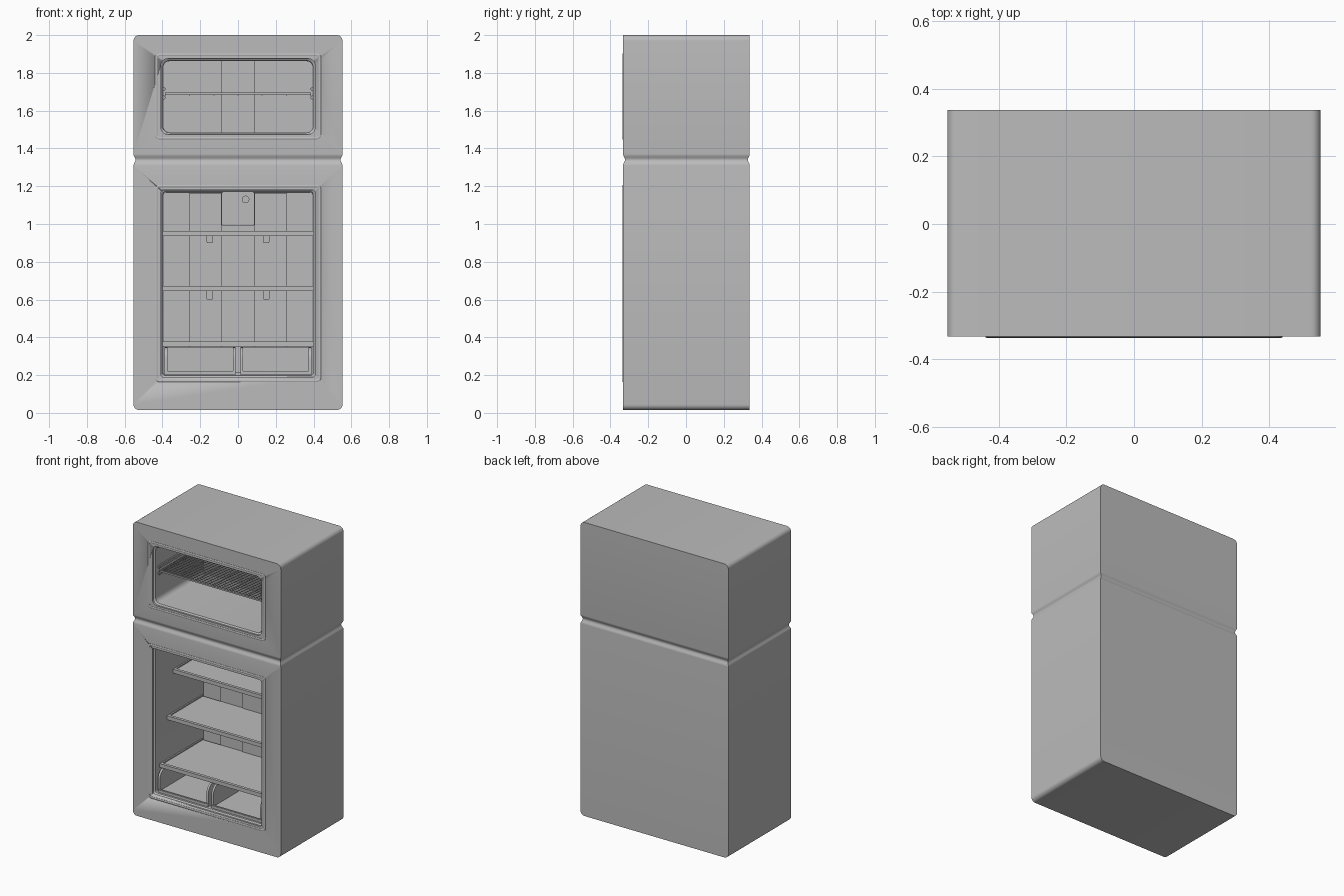
import bpy, bmesh, math
from mathutils import Vector

cube = bpy.data.objects.get("Cube")
if cube:
    bpy.data.objects.remove(cube)

grey = bpy.data.materials.new("plain_grey")
grey.use_nodes = True
COLOUR = (0.5, 0.5, 0.5, 1)
grey.diffuse_color = COLOUR
grey.node_tree.nodes["Principled BSDF"].inputs["Base Color"].default_value = COLOUR

FRONT, BACK, INNER_BACK = -0.333, 0.337, 0.195


def finish(name, bm, smooth=True):
    bmesh.ops.recalc_face_normals(bm, faces=bm.faces)
    mesh = bpy.data.meshes.new(name)
    bm.to_mesh(mesh)
    bm.free()
    mesh.materials.append(grey)
    obj = bpy.data.objects.new(name, mesh)
    bpy.context.collection.objects.link(obj)
    bpy.ops.object.select_all(action='DESELECT')
    obj.select_set(True)
    bpy.context.view_layer.objects.active = obj
    if smooth:
        bpy.ops.object.shade_smooth_by_angle(angle=math.radians(35))
    return obj


def loft(name, loops, closed=False):
    """Skin matching loops; cap the ends or join last to first."""
    bm = bmesh.new()
    rings = [[bm.verts.new(p) for p in loop] for loop in loops]
    pairs = list(zip(rings, rings[1:]))
    if closed:
        pairs.append((rings[-1], rings[0]))
    else:
        bm.faces.new(rings[0])
        bm.faces.new(rings[-1])
    for a, b in pairs:
        for i in range(len(a)):
            j = (i + 1) % len(a)
            bm.faces.new((a[i], a[j], b[j], b[i]))
    return finish(name, bm)


def rounded(hx, z0, z1, r, y, steps=5):
    """Rounded rectangle in a plane facing the front."""
    pts = []
    for k, (cx, cz) in enumerate(((hx - r, z1 - r), (r - hx, z1 - r),
                                  (r - hx, z0 + r), (hx - r, z0 + r))):
        for s in range(steps + 1):
            a = math.pi / 2 * (k + s / steps)
            pts.append((cx + r * math.cos(a), y, cz + r * math.sin(a)))
    return pts


def add_box(bm, x0, x1, y0, y1, z0, z1):
    res = bmesh.ops.create_cube(bm, size=1)
    for v in res["verts"]:
        v.co = Vector((x0 if v.co.x < 0 else x1,
                       y0 if v.co.y < 0 else y1,
                       z0 if v.co.z < 0 else z1))


def box(name, *dims, bevel=0):
    bm = bmesh.new()
    add_box(bm, *dims)
    if bevel:
        bmesh.ops.bevel(bm, geom=bm.edges[:], offset=bevel, segments=2, affect='EDGES')
    return finish(name, bm)


def section(z, side, face=0):
    x = 0.553 - side
    return [(-x, FRONT + face, z), (x, FRONT + face, z),
            (x, BACK - face, z), (-x, BACK - face, z)]


# Cabinet: rounded ends and a soft waist groove
R, BOTTOM, TOP = 0.03, 0.015, 2.0
arc = [math.pi / 2 * i / 6 for i in range(7)]
rings = [section(BOTTOM + R * (1 - math.sin(a)), R * (1 - math.cos(a))) for a in reversed(arc)]
for i in range(13):
    t = i / 12
    depth = 0.01 * math.sin(math.pi * t) ** 2
    rings.append(section(1.31 + 0.06 * t, depth, depth))
rings += [section(TOP - R * (1 - math.sin(a)), R * (1 - math.cos(a))) for a in arc]
cabinet = loft("cabinet", rings)

# Compartments cut into the cabinet, with a raised bead round each opening
for name, z0, z1, r in (("freezer", 1.475, 1.875, 0.035), ("fridge", 0.19, 1.18, 0.015)):
    cutter = loft(name + "_cutter", [
        rounded(0.408, z0, z1, r, FRONT - 0.05),
        rounded(0.408, z0, z1, r, FRONT + 0.012),
        rounded(0.398, z0 + 0.008, z1 - 0.01, r, FRONT + 0.02),
        rounded(0.395, z0 + 0.01, z1 - 0.012, r, INNER_BACK)])
    bpy.context.view_layer.objects.active = cabinet
    cut = cabinet.modifiers.new(name, 'BOOLEAN')
    cut.object, cut.solver = cutter, 'EXACT'
    bpy.ops.object.modifier_move_to_index(modifier=name, index=0)
    bpy.ops.object.modifier_apply(modifier=name)
    bpy.data.objects.remove(cutter)
    loft(name + "_trim", [
        rounded(0.44 - i, z0 - 0.027 + i, z1 + 0.027 - i, 0.025 - i, y)
        for i, y in ((0, FRONT + 0.004), (0, FRONT - 0.002), (0.003, FRONT - 0.004),
                     (0.01, FRONT - 0.004), (0.013, FRONT - 0.002), (0.013, FRONT + 0.004))],
        closed=True)

# Freezer: rear duct, wire rack and side rails
box("freezer_duct", -0.09, 0.09, 0.165, 0.2, 1.48, 1.87)
bm = bmesh.new()
W = 0.0025
for i in range(24):
    y = -0.28 + i * 0.0195
    add_box(bm, -0.385, 0.385, y - W, y + W, 1.69 - W, 1.69 + W)
for i in range(7):
    x = -0.384 + i * 0.128
    add_box(bm, x - W, x + W, -0.282, 0.17, 1.684 - W, 1.684 + W)
add_box(bm, -0.387, 0.387, -0.288, -0.28, 1.685, 1.695)
finish("freezer_rack", bm, smooth=False)
for side, word in ((1, "left"), (-1, "right")):
    for z, part in ((1.67, "lower"), (1.715, "upper")):
        box(f"freezer_{part}_rail_{word}", *sorted((side * 0.384, side * 0.4)),
            -0.29, 0.19, z - 0.01, z + 0.01, bevel=0.004)

# Fridge: rear panels, control box and knob
for side, word in ((1, "left"), (-1, "right")):
    box("rear_panel_" + word, *sorted((side * 0.09, side * 0.26)), 0.185, 0.2, 0.21, 1.165)
    for z in (0.62, 0.92):
        box("shelf_bracket_" + word, side * 0.15 - 0.018, side * 0.15 + 0.018,
            0.14, 0.19, z - 0.02, z + 0.035, bevel=0.004)
box("rear_duct", -0.09, 0.09, 0.175, 0.2, 0.21, 1.165)
box("control_box", -0.088, 0.088, 0.1, 0.19, 0.99, 1.172, bevel=0.006)
bpy.ops.mesh.primitive_cylinder_add(vertices=32, radius=0.02, depth=0.03,
                                    location=(0.04, 0.09, 1.13), rotation=(math.pi / 2, 0, 0))
knob = bpy.context.object
knob.name = "control_knob"
knob.data.materials.append(grey)
bpy.ops.object.shade_smooth_by_angle(angle=math.radians(35))

# Shelves: plate with a raised rim, each lower one reaching further forward
for i, (z, y) in enumerate(((0.95, -0.12), (0.66, -0.185), (0.365, -0.26))):
    bm = bmesh.new()
    add_box(bm, -0.396, 0.396, y, 0.18, z - 0.01, z + 0.005)
    add_box(bm, -0.4, 0.4, y - 0.008, y + 0.012, z - 0.014, z + 0.012)
    for x in (-0.394, 0.394):
        add_box(bm, x - 0.007, x + 0.007, y, 0.18, z - 0.014, z + 0.012)
    finish(f"shelf_{i + 1}", bm, smooth=False)

# Open bins: curved side walls, floor, low front lip and back wall
B0, B1, Y0, Y1 = 0.2, 0.348, -0.3, 0.17
curve = [(Y0 + 0.06 * (1 - math.sin(a)), B1 - 0.06 * (1 - math.cos(a))) for a in arc]
wall = [(Y0, B0), (Y1, B0), (Y1, B1)] + curve
for x0, x1, word in ((-0.388, -0.012, "right"), (0.012, 0.388, "left")):
    for a, b, edge in ((x0, x0 + 0.014, "outer"), (x1 - 0.014, x1, "inner")):
        loft(f"bin_{word}_{edge}_wall", [[(x, y, z) for y, z in wall] for x in (a, b)])
    box(f"bin_{word}_floor", x0, x1, Y0, Y1, B0, B0 + 0.012)
    box(f"bin_{word}_lip", x0, x1, Y0 - 0.006, Y0 + 0.008, B0, B0 + 0.022, bevel=0.003)
    box(f"bin_{word}_back", x0, x1, Y1 - 0.012, Y1, B0, B1)
